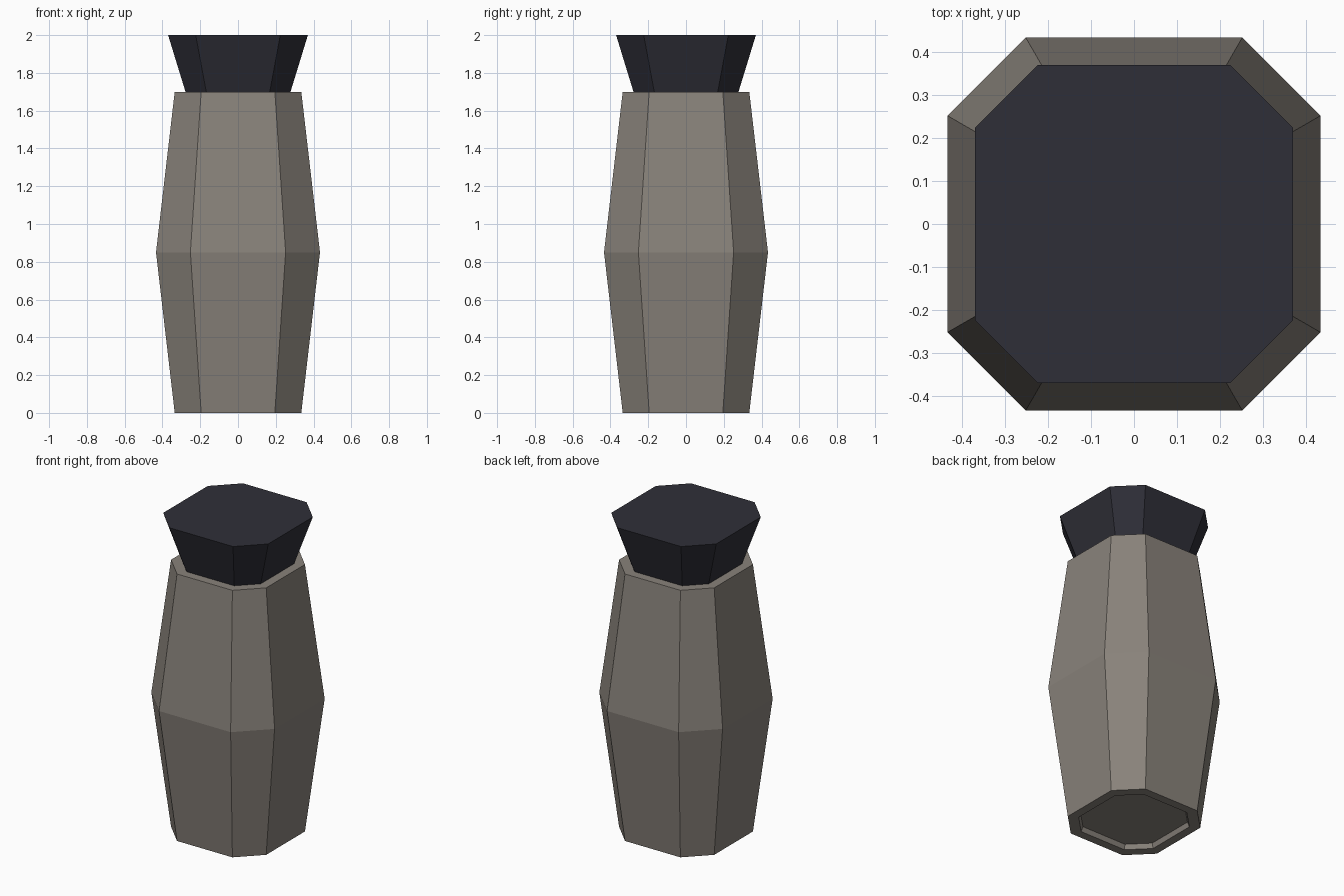
import bpy, bmesh

if "Cube" in bpy.data.objects:
    bpy.data.objects.remove(bpy.data.objects["Cube"])


def material(name, rgb):
    m = bpy.data.materials.new(name)
    m.diffuse_color = (*rgb, 1)
    m.use_nodes = True
    m.node_tree.nodes["Principled BSDF"].inputs["Base Color"].default_value = m.diffuse_color
    return m


def octagon(half, flat, z):
    # Square with cut corners: half = half width, flat = half length of a main side
    a, b = half, flat
    return [(x, y, z) for x, y in ((a, -b), (a, b), (b, a), (-b, a),
                                   (-a, b), (-a, -b), (-b, -a), (b, -a))]


def loft(name, rings, mat):
    # Bridge stacked octagons and cap both ends
    bm = bmesh.new()
    loops = [[bm.verts.new(p) for p in octagon(*r)] for r in rings]
    for lo, hi in zip(loops, loops[1:]):
        for i in range(8):
            j = (i + 1) % 8
            bm.faces.new((lo[i], lo[j], hi[j], hi[i]))
    bm.faces.new(loops[0][::-1])
    bm.faces.new(loops[-1])
    bmesh.ops.recalc_face_normals(bm, faces=bm.faces)
    me = bpy.data.meshes.new(name)
    bm.to_mesh(me)
    bm.free()
    me.materials.append(mat)
    ob = bpy.data.objects.new(name, me)
    bpy.context.collection.objects.link(ob)
    return ob


stone = material("warm grey", (0.25, 0.225, 0.197))
dark = material("dark slate", (0.028, 0.028, 0.039))

# Body: recessed foot, swelling middle, flat shoulder
loft("bottle_body", [(0.27, 0.158, 0.03), (0.28, 0.163, 0), (0.335, 0.195, 0),
                     (0.434, 0.252, 0.85), (0.335, 0.195, 1.70)], stone)

# Flared stopper
loft("stopper", [(0.278, 0.168, 1.70), (0.37, 0.224, 2.0)], dark)
